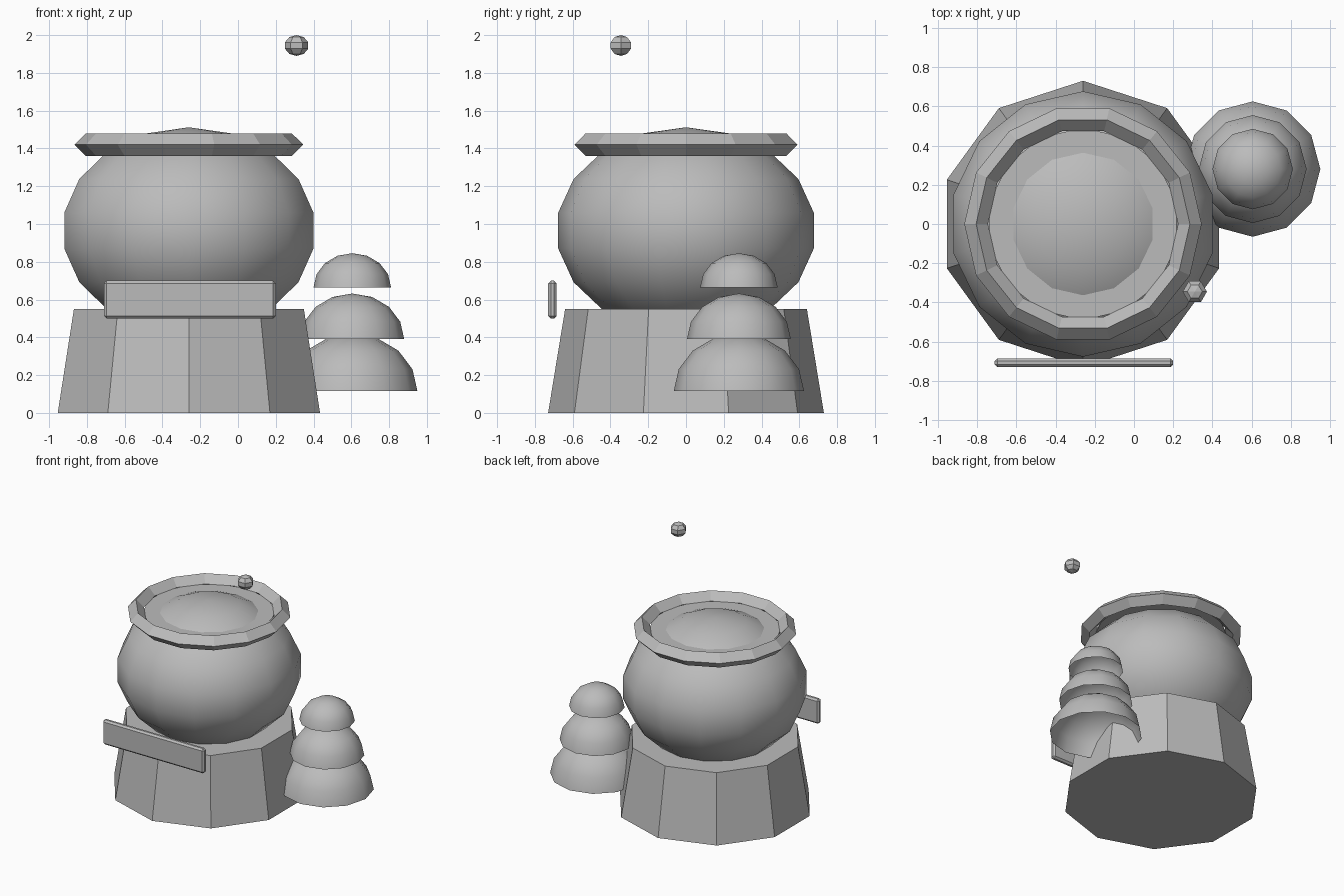
import bpy, bmesh
from math import sin, cos, pi, radians

cube = bpy.data.objects.get("Cube")
if cube:
    bpy.data.objects.remove(cube, do_unlink=True)

grey = bpy.data.materials.new("plain_grey")
grey.use_nodes = True
color = (0.5, 0.5, 0.5, 1)
grey.diffuse_color = color
grey.node_tree.nodes["Principled BSDF"].inputs["Base Color"].default_value = color

POT_X = -0.26


def finish(name, bm, center, smooth=False):
    bmesh.ops.remove_doubles(bm, verts=bm.verts, dist=0.0005)
    bmesh.ops.recalc_face_normals(bm, faces=bm.faces)
    for face in bm.faces:
        face.smooth = smooth
    mesh = bpy.data.meshes.new(name)
    bm.to_mesh(mesh)
    bm.free()
    mesh.materials.append(grey)
    obj = bpy.data.objects.new(name, mesh)
    obj.location = center
    bpy.context.collection.objects.link(obj)
    return obj


def lathe(name, profile, sides, center, start=0.0, smooth=False, loop=False, caps=False):
    """Sweep a (radius, height) profile around z."""
    bm = bmesh.new()
    rings = []
    for r, z in profile:
        angles = [start + 2 * pi * i / sides for i in range(sides)]
        if r < 0.0001:
            rings.append([bm.verts.new((0, 0, z))] * sides)
        else:
            rings.append([bm.verts.new((r * cos(a), r * sin(a), z)) for a in angles])
    pairs = list(zip(rings, rings[1:]))
    if loop:
        pairs.append((rings[-1], rings[0]))
    for low, high in pairs:
        for i in range(sides):
            j = (i + 1) % sides
            corners = dict.fromkeys((low[i], low[j], high[j], high[i]))
            bm.faces.new(list(corners))
    if caps:
        bm.faces.new(rings[0])
        bm.faces.new(rings[-1])
    return finish(name, bm, center, smooth)


def arc(radius, height, first, last, steps):
    """Elliptical profile between two latitudes in degrees."""
    lats = [radians(first + (last - first) * i / steps) for i in range(steps + 1)]
    return [(radius * cos(a), height * sin(a)) for a in lats]


# Tapered pedestal
lathe("pedestal", [(0.73, 0), (0.64, 0.55)], 10, (POT_X, 0, 0), start=pi / 2, caps=True)

# Round pot body, rim and flat filling
lathe("pot_body", arc(0.687, 0.547, -90, 90, 9), 14, (POT_X, 0, 0.965),
      start=pi / 2, smooth=True)
lathe("pot_rim", [(0.605, 0), (0.545, 0.06), (0.485, 0), (0.545, -0.06)], 14,
      (POT_X, 0, 1.42), loop=True)
lathe("pot_filling", [(0.49, -0.01), (0.49, 0)], 14, (POT_X, 0, 1.42),
      start=pi / 2, caps=True)

# Three hollow domes stacked as a bush
for label, radius, base in (("lower", 0.345, 0.115), ("middle", 0.275, 0.39), ("upper", 0.205, 0.665)):
    lathe(label + "_bush_dome", arc(radius, radius * 0.88, 0, 90, 4), 12,
          (0.605, 0.28, base), smooth=True)

# Sign board with chamfered edges
bm = bmesh.new()
bmesh.ops.create_cube(bm, size=1)
bmesh.ops.scale(bm, vec=(0.91, 0.045, 0.2), verts=bm.verts)
bmesh.ops.bevel(bm, geom=bm.edges[:], offset=0.014, segments=1, affect='EDGES')
finish("sign_board", bm, (-0.255, -0.707, 0.6))

# Floating bead
lathe("floating_bead", arc(0.065, 0.055, -90, 90, 5), 6, (0.31, -0.345, 1.945))
